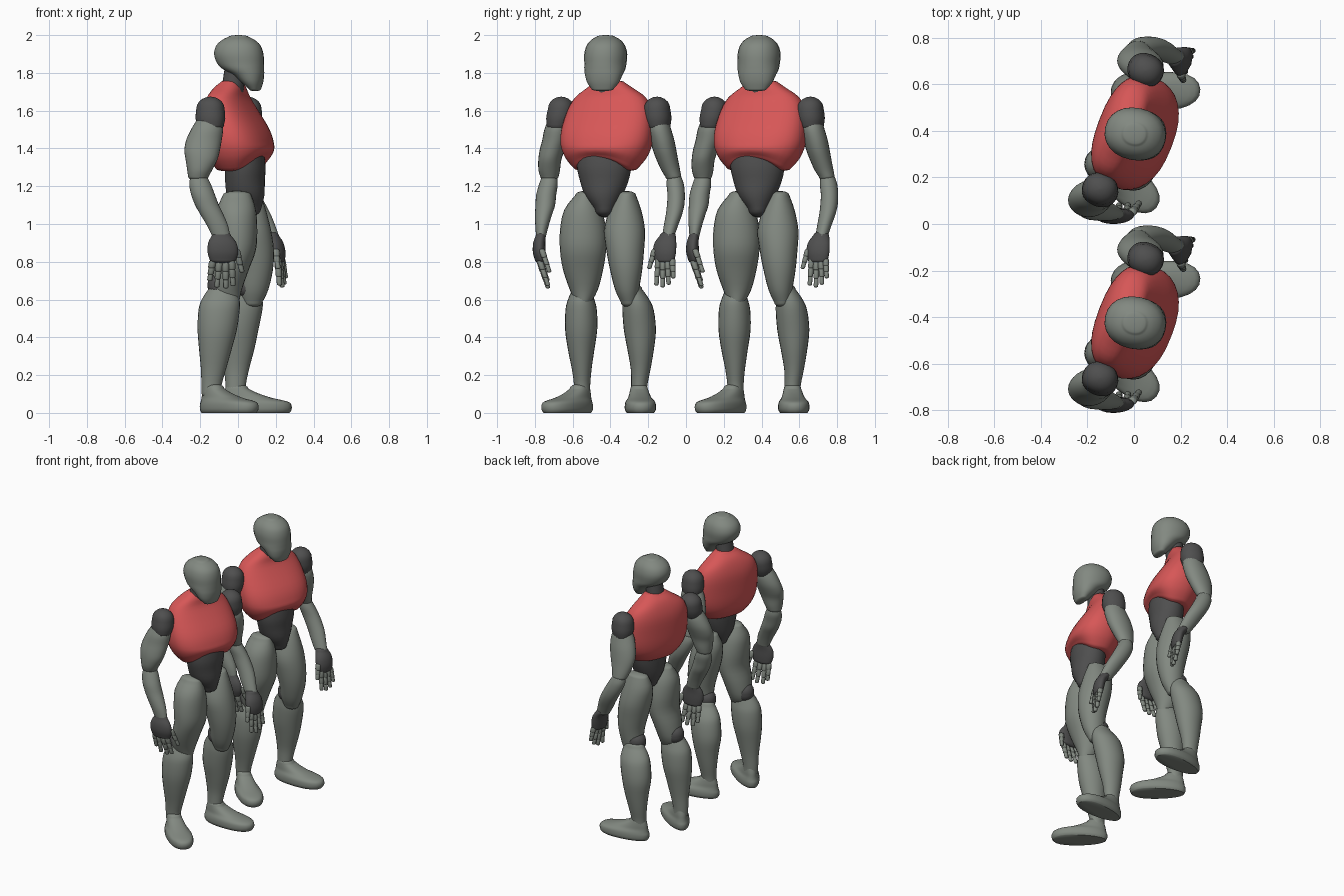
import bpy, bmesh, math

def material(name, col):
    m = bpy.data.materials.new(name)
    m.diffuse_color = (*col, 1)
    return m

GREY = material("grey green", (0.225, 0.25, 0.22))
DARK = material("dark grey", (0.078, 0.078, 0.078))
RED = material("red", (0.68, 0.095, 0.095))
FIGURE_Y = (-0.407, 0.405)

def smooth_path(secs, sub):
    """Catmull-Rom interpolation of the section tuples."""
    out = []
    for i in range(len(secs) - 1):
        a, b, c, d = secs[max(i - 1, 0)], secs[i], secs[i + 1], secs[min(i + 2, len(secs) - 1)]
        for k in range(sub):
            t = k / sub
            out.append([0.5 * (2 * q + (r - p) * t + (2 * p - 5 * q + 4 * r - s) * t * t
                               + (3 * q - p - 3 * r + s) * t ** 3) for p, q, r, s in zip(a, b, c, d)])
    return out + [list(secs[-1])]

def dome(sec, height):
    """Rounded end: shrinking copies of the end section."""
    rings = []
    for k in range(1, 6):
        a = k * math.pi / 10
        f = max(math.cos(a), 0.03)
        rings.append([sec[0] + height * math.sin(a), sec[1], sec[2], sec[3] * f, sec[4] * f])
    return rings

def loft(name, mat, secs, angle=0, caps=(0.02, 0.02), power=2.0, taper=0, segs=24, sub=3, deform=None):
    """Skin over horizontal sections (z, x, y, rx, ry), built once and placed in both figures."""
    secs = sorted(secs)
    rings = smooth_path(secs, sub)
    if caps[0]:
        rings = dome(secs[0], -caps[0])[::-1] + rings
    if caps[1]:
        rings += dome(secs[-1], caps[1])
    bm = bmesh.new()
    ca, sa = math.cos(math.radians(angle)), math.sin(math.radians(angle))
    loops = []
    for z, x, y, rx, ry in rings:
        loop = []
        for i in range(segs):
            t = 2 * math.pi * i / segs
            c, s = math.cos(t), math.sin(t)
            u = rx * math.copysign(abs(c) ** (2 / power), c)
            v = ry * math.copysign(abs(s) ** (2 / power), s) * (1 + taper * c)
            zz = z + (deform(z, c) if deform else 0)
            loop.append(bm.verts.new((x + u * ca - v * sa, y + u * sa + v * ca, zz)))
        loops.append(loop)
    for a, b in zip(loops, loops[1:]):
        for i in range(segs):
            j = (i + 1) % segs
            bm.faces.new((a[i], a[j], b[j], b[i]))
    bm.faces.new(loops[0][::-1])
    bm.faces.new(loops[-1])
    bmesh.ops.recalc_face_normals(bm, faces=bm.faces[:])
    me = bpy.data.meshes.new(name)
    bm.to_mesh(me)
    bm.free()
    me.materials.append(mat)
    for n, y in enumerate(FIGURE_Y):
        ob = bpy.data.objects.new(f"{name}_{n + 1}", me)
        ob.location.y = y
        bpy.context.collection.objects.link(ob)

def limb(name, mat, zs, xs, ys, rxs, rys, **kw):
    loft(name, mat, list(zip(zs, xs, ys, rxs, rys)), **kw)

# head: (z, back, front, half width)
head = [(1.715, .06, .12, .06), (1.75, .02, .131, .086), (1.79, -.025, .137, .1), (1.82, -.08, .138, .108),
        (1.85, -.11, .138, .11), (1.90, -.127, .135, .112), (1.945, -.115, .12, .1), (1.975, -.083, .088, .076),
        (1.99, -.052, .057, .05)]
loft("head", GREY, [(z, (b + f) / 2, -.017 - .2 * ((b + f) / 2), (f - b) / 2, w) for z, b, f, w in head],
     angle=-12, caps=(.012, .01), power=2.15)
loft("neck", DARK, [(1.70, -.03, -.012, .06, .065), (1.86, -.01, -.012, .055, .06)])

# chest, turned toward the right side: (z, forward shift, half depth, half width)
YAW = -21
cy, sy = math.cos(math.radians(YAW)), math.sin(math.radians(YAW))
chest = [(1.29, .02, .12, .168), (1.32, .018, .14, .196), (1.36, .014, .157, .224), (1.42, .008, .162, .247),
         (1.5, -.008, .15, .25), (1.6, -.04, .118, .232), (1.67, -.053, .09, .195), (1.72, -.045, .074, .125),
         (1.75, -.035, .052, .083)]
loft("chest", RED, [(z, f * cy, f * sy - .012, d, w) for z, f, d, w in chest], angle=YAW,
     caps=(.014, .012), power=2.4, segs=32,
     deform=lambda z, c: .065 * max(c, 0) ** 2 * min(max((1.42 - z) / .12, 0), 1))
loft("abdomen", DARK, [(1.08, .045, -.02, .078, .056), (1.15, .04, -.028, .1, .1), (1.23, .037, -.026, .105, .13),
                       (1.31, .037, -.026, .108, .146), (1.42, .02, -.02, .11, .15)],
     angle=-8, caps=(.045, .02))

# legs
TZ = (1.153, 1.074, .968, .862, .757, .651, .585)
limb("right_thigh", GREY, TZ, (-.005, -.008, -.005, -.005, -.035, -.058, -.05),
     (-.127, -.138, -.138, -.138, -.138, -.134, -.138),
     (.075, .103, .107, .1, .092, .078, .056), (.052, .1, .122, .122, .106, .074, .042), caps=(.025, .022))
limb("left_thigh", GREY, TZ, (.045, .045, .065, .085, .095, .085, .077),
     (.09, .085, .082, .085, .09, .095, .104),
     (.078, .103, .11, .105, .09, .075, .052), (.052, .085, .108, .1, .085, .063, .042), caps=(.025, .022))
CZ = (.655, .6, .545, .44, .335, .23, .15, .1)
CRX = (.072, .1, .109, .104, .086, .066, .054, .052)
CRY = (.05, .07, .083, .085, .07, .052, .043, .042)
limb("right_calf", GREY, CZ, (-.085, -.092, -.1, -.11, -.12, -.13, -.14, -.14),
     (-.145, -.148, -.148, -.148, -.148, -.145, -.143, -.143), CRX, CRY, caps=(.02, .03))
limb("left_calf", GREY, CZ, (.045, .03, .02, .004, 0, -.008, -.012, -.013),
     (.125, .143, .153, .163, .167, .167, .16, .158), CRX, CRY, caps=(.02, .03))
for side, x, y in (("right", -.098, -.135), ("left", .045, .102)):
    loft(side + "_knee_joint", DARK, [(.665, x, y, .063, .06), (.685, x, y, .063, .06)], caps=(.055, .055))

# feet: (z, heel, toe, half width) measured from the ankle
foot = [(0, -.065, .285, .07), (.015, -.074, .295, .08), (.04, -.076, .296, .081), (.06, -.07, .275, .076),
        (.08, -.066, .19, .061), (.105, -.062, .115, .052), (.13, -.055, .065, .045)]
for side, ax, ay, ang in (("right", -.135, -.148, -39), ("left", -.012, .158, 3)):
    c, s = math.cos(math.radians(ang)), math.sin(math.radians(ang))
    loft(side + "_foot", GREY, [(z, ax + (h + t) / 2 * c, ay + (h + t) / 2 * s, (t - h) / 2, w)
                                for z, h, t, w in foot], angle=ang, caps=(0, .025), power=2.2, taper=.15)

# shoulders
for side, x, y, lean in (("right", -.146, -.268, .014), ("left", .05, .262, -.008)):
    loft(side + "_shoulder", DARK, [(1.515, x, y, .07, .059), (1.56, x, y + lean / 2, .079, .07),
                                    (1.61, x, y + lean, .075, .068)],
         angle=YAW, caps=(.014, .064), power=2.15)

# arms
UZ = (1.54, 1.5, 1.445, 1.39, 1.34, 1.285, 1.25)
URX = (.07, .085, .094, .094, .084, .066, .054)
limb("right_upper_arm", GREY, UZ, (-.155, -.164, -.18, -.19, -.193, -.203, -.21),
     (-.272, -.277, -.286, -.302, -.314, -.317, -.316), URX, (.055, .066, .068, .066, .061, .057, .048))
limb("left_upper_arm", GREY, UZ, (.046, .042, .032, .022, .016, .014, .016),
     (.262, .267, .281, .294, .308, .326, .34), URX, (.055, .062, .064, .062, .057, .05, .042))
FZ = (1.24, 1.207, 1.155, 1.1, 1.05, .995, .94)
FRX = (.048, .058, .063, .063, .061, .056, .048)
limb("right_forearm", GREY, FZ, (-.206, -.2, -.185, -.164, -.138, -.11, -.09),
     (-.317, -.322, -.333, -.338, -.347, -.355, -.36), FRX, (.043, .05, .053, .052, .045, .036, .027))
limb("left_forearm", GREY, FZ, (.02, .03, .055, .085, .113, .14, .168),
     (.346, .35, .355, .352, .343, .328, .314), FRX, (.04, .046, .046, .046, .043, .038, .033))

# hands: palm, then jointed fingers given by root and tip
def hand(side, palm, angle, fingers):
    loft(side + "_palm", DARK, palm, angle=angle, caps=(.018, .02))
    for n, (a, b) in enumerate(fingers):
        for j in range(3):
            p = [[u + (v - u) * t for u, v in zip(a, b)] for t in (j / 3, (j + 0.85) / 3)]
            r = .019 - .0025 * j
            loft(f"{side}_finger_{n + 1}_joint_{j + 1}", GREY,
                 [(z, x, y, r, r * .9) for x, y, z in p], caps=(.008, .008), segs=10, sub=1)

hand("right", [(.94, -.088, -.362, .05, .026), (.9, -.083, -.37, .075, .032), (.85, -.08, -.37, .081, .034),
               (.81, -.08, -.365, .07, .028)], 3,
     [((-.135, -.362, .8), (-.15, -.325, .7)), ((-.1, -.365, .79), (-.112, -.325, .665)),
      ((-.066, -.365, .79), (-.064, -.322, .66)), ((-.034, -.365, .8), (-.026, -.322, .672)),
      ((-.008, -.355, .86), (.022, -.315, .745))])
hand("left", [(.94, .178, .311, .037, .042), (.9, .202, .298, .035, .06), (.85, .213, .293, .034, .064),
              (.81, .216, .293, .028, .056)], -20,
     [((.232, .335, .81), (.252, .34, .715)), ((.226, .31, .8), (.244, .315, .68)),
      ((.218, .285, .8), (.234, .283, .665)), ((.21, .26, .81), (.22, .25, .675)),
      ((.2, .24, .86), (.212, .212, .765))])

# smooth shading, keeping the sole edges crisp
bpy.ops.object.select_all(action='DESELECT')
seen = set()
for ob in bpy.context.collection.objects:
    if ob.data.name not in seen:
        seen.add(ob.data.name)
        ob.select_set(True)
        bpy.context.view_layer.objects.active = ob
bpy.ops.object.shade_smooth_by_angle(angle=math.radians(50))
